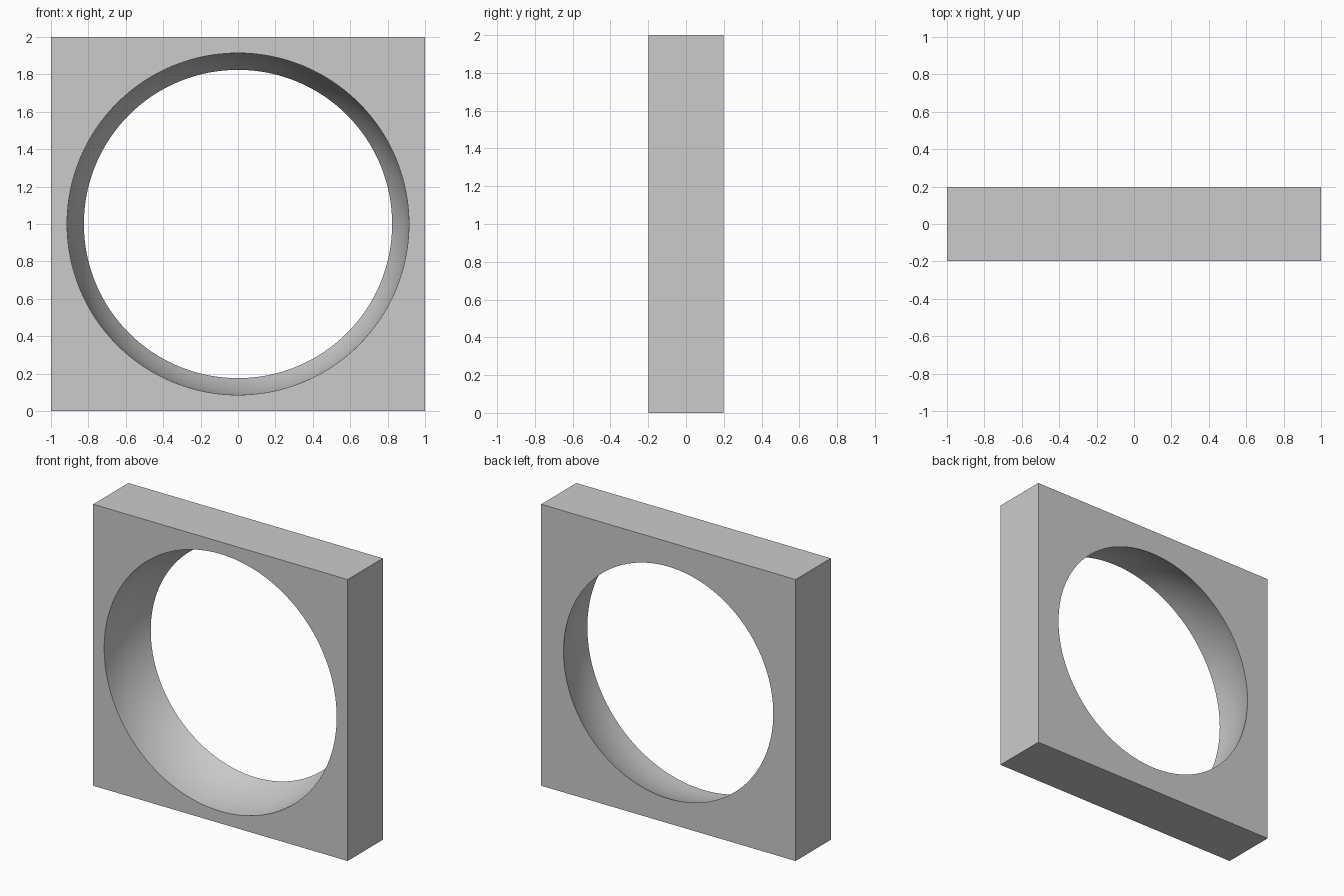
import bpy
import bmesh
import math

if "Cube" in bpy.data.objects:
    bpy.data.objects.remove(bpy.data.objects["Cube"], do_unlink=True)

HALF = 1.0         # half the width of the square block
DEPTH = 0.395      # thickness front to back
RADIUS = 0.914     # spherical bore, centred on the front face
SEGMENTS = 128
BORE_STEPS = 12

grey = bpy.data.materials.new("plain_grey")
grey.use_nodes = True
colour = (0.6, 0.6, 0.6, 1)
grey.diffuse_color = colour
grey.node_tree.nodes["Principled BSDF"].inputs["Base Color"].default_value = colour

front, back = -DEPTH / 2, DEPTH / 2


def section(angle):
    """Closed cross-section of the frame as (radius, y) at one angle."""
    edge = HALF / max(abs(math.cos(angle)), abs(math.sin(angle)))
    points = [(edge, back), (edge, front)]
    for i in range(BORE_STEPS + 1):
        d = DEPTH * i / BORE_STEPS
        points.append((math.sqrt(RADIUS ** 2 - d ** 2), front + d))
    return points


# Square frame with a spherical bore, swept around the y axis
bm = bmesh.new()
loops = []
for s in range(SEGMENTS):
    a = 2 * math.pi * s / SEGMENTS
    loops.append([bm.verts.new((r * math.cos(a), y, HALF + r * math.sin(a)))
                  for r, y in section(a)])
for s, here in enumerate(loops):
    after = loops[(s + 1) % SEGMENTS]
    for i in range(len(here)):
        j = (i + 1) % len(here)
        bm.faces.new((here[i], here[j], after[j], after[i]))
bmesh.ops.recalc_face_normals(bm, faces=bm.faces)

# Merge the flat sides into single clean faces
bmesh.ops.dissolve_limit(bm, angle_limit=math.radians(0.1),
                         verts=bm.verts, edges=bm.edges)
mesh = bpy.data.meshes.new("square_frame")
bm.to_mesh(mesh)
bm.free()
mesh.materials.append(grey)

frame = bpy.data.objects.new("square_frame", mesh)
bpy.context.collection.objects.link(frame)
bpy.ops.object.select_all(action="DESELECT")
frame.select_set(True)
bpy.context.view_layer.objects.active = frame
bpy.ops.object.shade_smooth_by_angle(angle=math.radians(30))
